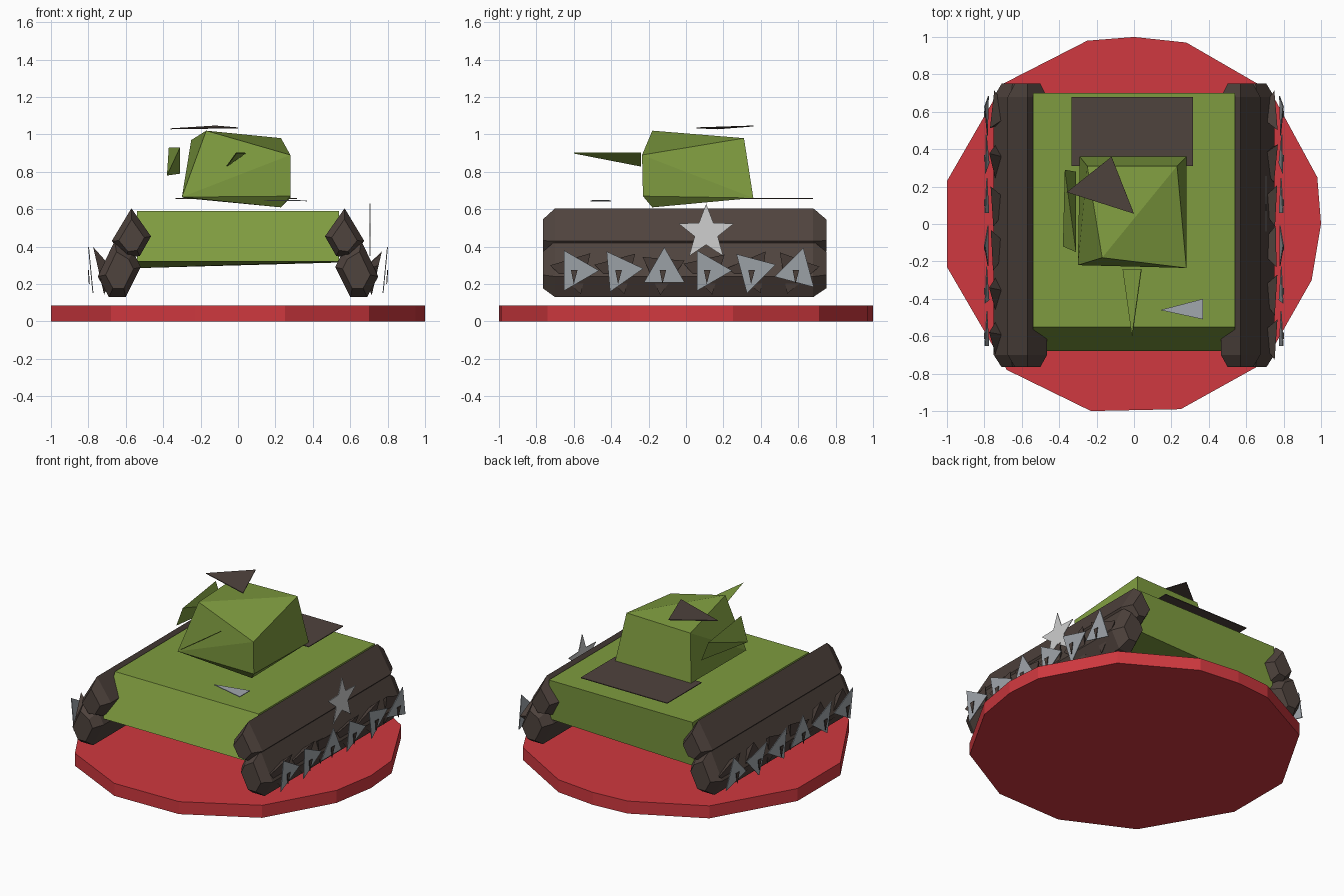
import bpy, bmesh, math, random
from mathutils import Vector

random.seed(4)
if "Cube" in bpy.data.objects:
    bpy.data.objects.remove(bpy.data.objects["Cube"])


def material(name, rgb):
    m = bpy.data.materials.new(name)
    m.use_nodes = True
    m.diffuse_color = (*rgb, 1)
    m.node_tree.nodes["Principled BSDF"].inputs["Base Color"].default_value = (*rgb, 1)
    return m


RED = material("red", (0.63, 0.04, 0.05))
GREEN = material("olive green", (0.21, 0.33, 0.05))
BROWN = material("dark brown", (0.078, 0.056, 0.047))
SILVER = material("silver grey", (0.36, 0.39, 0.42))
PALE = material("pale grey", (0.62, 0.62, 0.62))


def finish(name, bm, mat):
    mesh = bpy.data.meshes.new(name)
    bm.normal_update()
    bm.to_mesh(mesh)
    bm.free()
    mesh.materials.append(mat)
    obj = bpy.data.objects.new(name, mesh)
    bpy.context.collection.objects.link(obj)
    return obj


def solid(name, points, mat):
    """Faceted convex block around a few corner points."""
    bm = bmesh.new()
    for p in points:
        bm.verts.new(p)
    res = bmesh.ops.convex_hull(bm, input=bm.verts[:])
    loose = [v for v in bm.verts if not v.link_faces]
    bmesh.ops.delete(bm, geom=loose, context="VERTS")
    bmesh.ops.recalc_face_normals(bm, faces=bm.faces[:])
    bmesh.ops.dissolve_limit(bm, angle_limit=0.02, verts=bm.verts[:], edges=bm.edges[:])
    return finish(name, bm, mat)


def plate(name, points, mat, thickness=0.005):
    """Thin flat plate with the given outline."""
    bm = bmesh.new()
    bm.faces.new([bm.verts.new(p) for p in points])
    obj = finish(name, bm, mat)
    mod = obj.modifiers.new("thickness", "SOLIDIFY")
    mod.thickness = thickness
    mod.offset = 0
    return obj


# Round faceted stand
rim = [(-0.25, 0.98), (0, 1), (0.28, 0.97), (0.73, 0.71), (0.98, 0.25), (1, 0),
       (0.95, -0.3), (0.7, -0.74), (0.25, -0.99), (-0.23, -1), (-0.68, -0.78),
       (-1, -0.23), (-1, 0.23), (-0.7, 0.75)]
solid("stand", [(x, y, z) for x, y in rim for z in (0, 0.085)], RED)

# Hull with sloping nose
solid("hull", [(s * 0.54, y, z) for s in (-1, 1)
               for y, z in ((-0.55, 0.59), (-0.68, 0.32), (0.7, 0.59),
                            (0.68, 0.3 + s * 0.015))], GREEN)

# Lopsided turret
solid("turret", [(-0.3, -0.22, 0.665), (0.23, -0.18, 0.61), (0.28, -0.23, 0.67),
                 (0.28, -0.235, 0.89), (-0.17, -0.18, 1.02), (-0.25, 0.31, 0.97),
                 (0.23, 0.31, 0.98), (-0.29, 0.36, 0.66), (0.28, 0.36, 0.66)], GREEN)
plate("gun", [(-0.06, -0.24, 0.83), (0.04, -0.24, 0.9), (-0.01, -0.6, 0.9)], GREEN)
solid("turret_side_wedge", [(-0.31, -0.15, 0.93), (-0.37, 0.29, 0.93),
                            (-0.38, -0.12, 0.78), (-0.31, 0.28, 0.79)], GREEN)

# Floating deck plates
plate("hatch", [(-0.12, 0.36, 1.045), (-0.36, 0.17, 1.03), (0, 0.055, 1.035)], BROWN)
plate("engine_cover", [(-0.335, 0.31, 0.657), (0.315, 0.31, 0.657),
                       (0.315, 0.68, 0.657), (-0.335, 0.68, 0.657)], BROWN)
plate("nose_marker", [(0.14, -0.46, 0.648), (0.37, -0.51, 0.645), (0.37, -0.4, 0.645)], SILVER)

# Tracks: upper and lower faceted bars with chamfered ends
upper = [(0.57, 0.605), (0.465, 0.455), (0.525, 0.35), (0.6, 0.34), (0.675, 0.43)]
lower = [(0.66, 0.43), (0.56, 0.37), (0.52, 0.29), (0.6, 0.13), (0.69, 0.13), (0.75, 0.24)]


def track_bar(name, profile, side):
    cx, cz = [sum(c) / len(profile) for c in zip(*profile)]
    pts = []
    for y, k in ((-0.765, 0.65), (-0.7, 1), (0.68, 1), (0.75, 0.65)):
        pts += [(side * (cx + k * (x - cx)), y, cz + k * (z - cz)) for x, z in profile]
    solid(name, pts, BROWN)


def triangle(x, y, z, radius, angle, lean=0.0):
    """Upright triangle facing sideways, leaning outward at its corners."""
    out = []
    for i in range(3):
        a = math.radians(angle + 120 * i)
        out.append((x + lean * math.sin(a), y + radius * math.cos(a), z + radius * math.sin(a)))
    return out


turns = [0, 5, 90, 0, 15, 75]
for side, label in ((1, "left"), (-1, "right")):
    track_bar(label + "_track_upper", upper, side)
    track_bar(label + "_track_lower", lower, side)
    for i, turn in enumerate(turns):
        y = -0.6 + 0.237 * i
        n = f"{label}_wheel_{i + 1}"
        # Jagged wheel, bright disc and small hub
        spin = turn + random.uniform(35, 85)
        wheel = triangle(side * 0.745, y, 0.27, 0.13, spin, side * 0.03)
        solid(n, wheel + [(side * 0.66, y, 0.27)], BROWN)
        plate(n + "_disc", triangle(side * 0.787, y + 0.01, 0.272, 0.125, turn, side * 0.012), SILVER)
        plate(n + "_hub", [(side * 0.8, y - 0.015, 0.275), (side * 0.8, y + 0.02, 0.275),
                           (side * 0.795, y, 0.2)], BROWN)

# Star emblem on one flank
star = []
for i in range(10):
    r = 0.155 if i % 2 == 0 else 0.065
    a = math.pi / 2 + i * math.pi / 5
    star.append((0.705, 0.108 + r * math.cos(a), 0.475 + r * math.sin(a)))
plate("star_plate", star, PALE)
